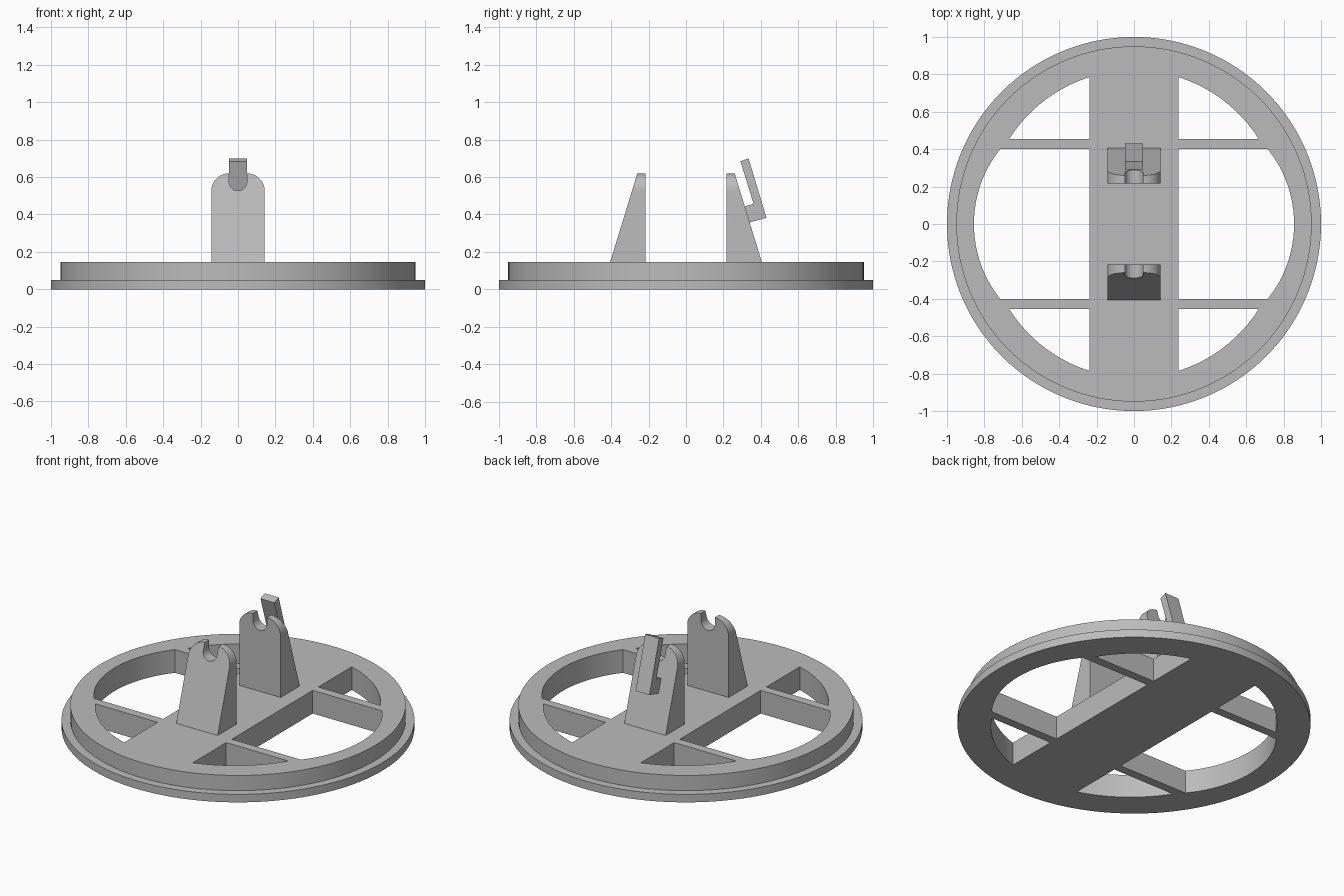
import bpy
import bmesh
import math
from mathutils import Vector

cube = bpy.data.objects.get("Cube")
if cube:
    bpy.data.objects.remove(cube)

grey = bpy.data.materials.new("plain_grey")
grey.use_nodes = True
colour = (0.5, 0.5, 0.5, 1)
grey.diffuse_color = colour
grey.node_tree.nodes["Principled BSDF"].inputs["Base Color"].default_value = colour

TOP = 0.145      # top of the base
STRIP = 0.237    # half width of the central strip


def prism(name, outline, start, sweep):
    """Extrude a closed outline of 3D points along a sweep vector."""
    bm = bmesh.new()
    face = bm.faces.new([bm.verts.new(Vector(p) + Vector(start)) for p in outline])
    out = bmesh.ops.extrude_face_region(bm, geom=[face])
    moved = [g for g in out["geom"] if isinstance(g, bmesh.types.BMVert)]
    bmesh.ops.translate(bm, verts=moved, vec=sweep)
    bmesh.ops.recalc_face_normals(bm, faces=bm.faces)
    mesh = bpy.data.meshes.new(name)
    bm.to_mesh(mesh)
    bm.free()
    obj = bpy.data.objects.new(name, mesh)
    bpy.context.collection.objects.link(obj)
    mesh.materials.append(grey)
    return obj


def arc(cx, cy, r, a0, a1, n):
    return [(cx + r * math.cos(a0 + (a1 - a0) * i / n),
             cy + r * math.sin(a0 + (a1 - a0) * i / n)) for i in range(n + 1)]


def apply_modifiers(obj):
    graph = bpy.context.evaluated_depsgraph_get()
    mesh = bpy.data.meshes.new_from_object(obj.evaluated_get(graph))
    obj.modifiers.clear()
    obj.data = mesh


def cut(obj, cutters):
    for c in cutters:
        mod = obj.modifiers.new("cut", "BOOLEAN")
        mod.operation, mod.solver, mod.object = "DIFFERENCE", "EXACT", c
    apply_modifiers(obj)
    for c in cutters:
        bpy.data.objects.remove(c)


def smooth(obj):
    bpy.ops.object.select_all(action="DESELECT")
    obj.select_set(True)
    bpy.context.view_layer.objects.active = obj
    bpy.ops.object.shade_smooth_by_angle(angle=math.radians(30))


# Stepped round base, turned from a profile
bm = bmesh.new()
profile = [(0, 0), (1, 0), (1, 0.05), (0.95, 0.05), (0.95, TOP), (0, TOP)]
verts = [bm.verts.new((r, 0, z)) for r, z in profile]
edges = [bm.edges.new(pair) for pair in zip(verts, verts[1:])]
bmesh.ops.spin(bm, geom=verts + edges, cent=(0, 0, 0), axis=(0, 0, 1),
               angle=math.tau, steps=128)
bmesh.ops.remove_doubles(bm, verts=bm.verts, dist=1e-4)
bmesh.ops.dissolve_limit(bm, angle_limit=0.01, verts=bm.verts, edges=bm.edges)
bmesh.ops.recalc_face_normals(bm, faces=bm.faces)
mesh = bpy.data.meshes.new("round_base")
bm.to_mesh(mesh)
bm.free()
mesh.materials.append(grey)
base = bpy.data.objects.new("round_base", mesh)
bpy.context.collection.objects.link(base)

# Openings that leave the rim, the strip and the cross ribs
holes = []
for sx in (1, -1):
    half = math.asin(0.4 / 0.641)
    side = [(STRIP, -0.4)] + arc(0.215, 0, 0.641, -half, half, 24) + [(STRIP, 0.4)]
    holes.append(prism("side_hole", [(sx * x, y, 0) for x, y in side],
                       (0, 0, -0.1), (0, 0, 0.4)))
    for sy in (1, -1):
        r, c = 0.79, 0.032
        corner = [(STRIP, 0.455)] + arc(0, c, r, math.asin((0.455 - c) / r),
                                        math.acos(STRIP / r), 16)
        holes.append(prism("corner_hole", [(sx * x, sy * y, 0) for x, y in corner],
                           (0, 0, -0.1), (0, 0, 0.4)))
cut(base, holes)
smooth(base)

# Two tapered posts with rounded shoulders and a cradle slot
for name, sy in (("front_post", -1), ("rear_post", 1)):
    front = [(-0.143, TOP - 0.005), (0.143, TOP - 0.005)]
    front += arc(0.048, 0.525, 0.095, 0, math.pi / 2, 12)
    front += arc(0, 0.575, 0.048, 0, -math.pi, 20)
    front += arc(-0.048, 0.525, 0.095, math.pi / 2, math.pi, 12)
    post = prism(name, [(x, 0, z) for x, z in front], (0, sy * 0.217, 0),
                 (0, sy * 0.19, 0))
    # Slanted outer face
    slope = [(0, sy * y, z) for y, z in
             ((0.26, 0.62), (0.413, 0.12), (0.6, 0.12), (0.6, 0.8), (0.205, 0.8))]
    cut(post, [prism("slope_cutter", slope, (-0.3, 0, 0), (0.6, 0, 0))])
    smooth(post)

# Leaning clip on the rear post
clip = [(0.335, 0.356), (0.43, 0.382), (0.334, 0.7), (0.291, 0.684),
        (0.361, 0.457), (0.308, 0.441)]
prism("rear_clip", [(0, y, z) for y, z in clip], (-0.048, 0, 0), (0.096, 0, 0))
